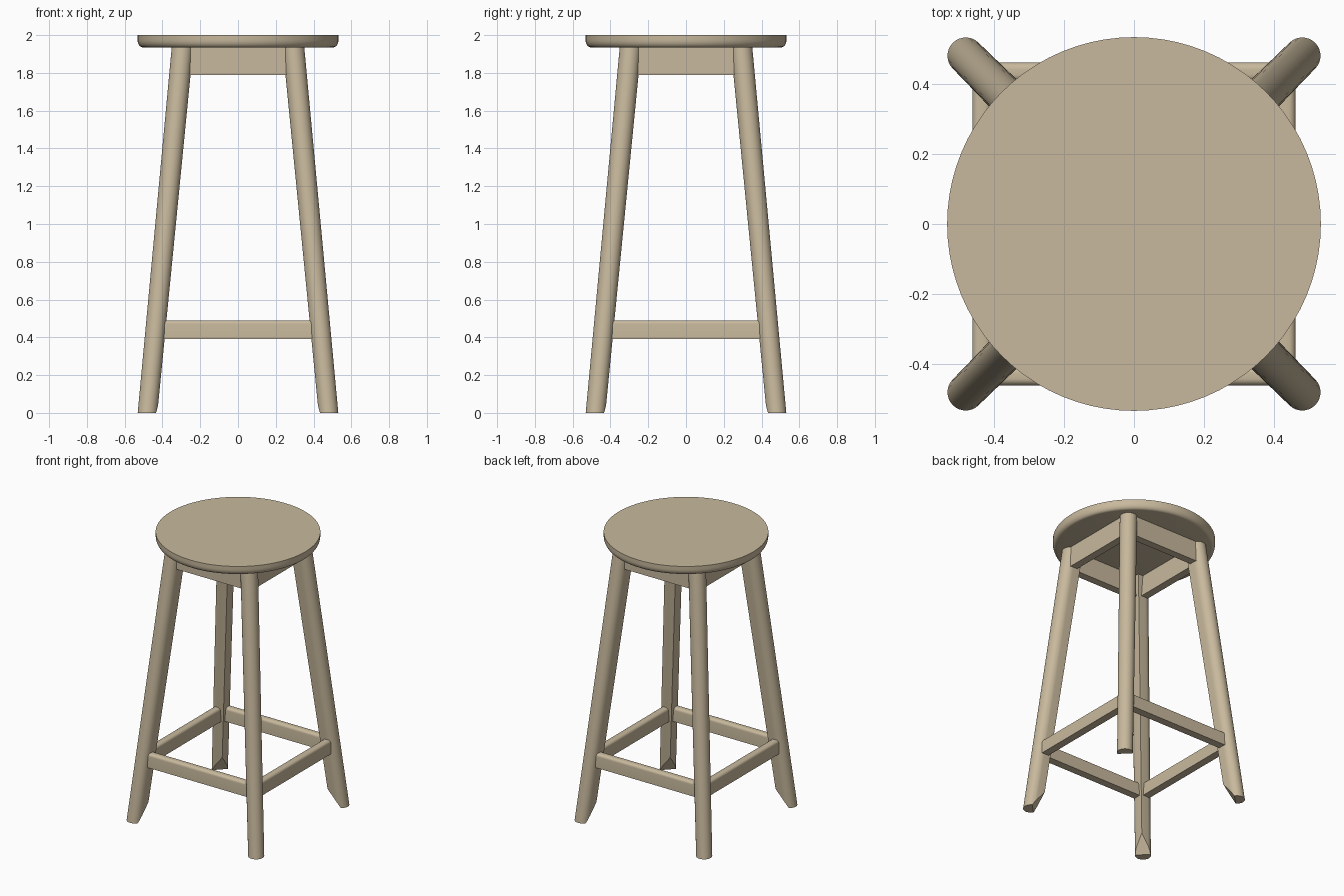
import bpy, bmesh, math
from mathutils import Vector, Matrix

cube = bpy.data.objects.get("Cube")
if cube:
    bpy.data.objects.remove(cube, do_unlink=True)

wood = bpy.data.materials.new("pale_wood")
wood.use_nodes = True
colour = (0.578, 0.485, 0.337, 1)
wood.diffuse_color = colour
wood.node_tree.nodes["Principled BSDF"].inputs["Base Color"].default_value = colour


def finish(bm, name):
    """Turn a bmesh into a wooden object with crisp edges and smooth curves."""
    bmesh.ops.recalc_face_normals(bm, faces=bm.faces[:])
    mesh = bpy.data.meshes.new(name)
    bm.to_mesh(mesh)
    bm.free()
    mesh.materials.append(wood)
    obj = bpy.data.objects.new(name, mesh)
    bpy.context.collection.objects.link(obj)
    bpy.ops.object.select_all(action='DESELECT')
    obj.select_set(True)
    bpy.context.view_layer.objects.active = obj
    bpy.ops.object.shade_smooth_by_angle(angle=math.radians(32))
    return obj


def loft(bm, rings):
    """Skin closed rings of points and cap both ends."""
    loops = [[bm.verts.new(p) for p in ring] for ring in rings]
    n = len(loops[0])
    for a, b in zip(loops, loops[1:]):
        for i in range(n):
            j = (i + 1) % n
            bm.faces.new((a[i], a[j], b[j], b[i]))
    bm.faces.new(loops[0][::-1])
    bm.faces.new(loops[-1])


# Round seat: sharp top rim, rounded lower rim
SEAT_R, ROUND = 0.532, 0.04
BOTTOM = 1.935
profile = [(SEAT_R - ROUND * 0.7 * (1 - math.sin(a)), BOTTOM + ROUND * (1 - math.cos(a)))
           for a in (math.pi / 2 * i / 6 for i in range(7))]
profile.append((SEAT_R, 2.0))
bm = bmesh.new()
loft(bm, [[(r * math.cos(t), r * math.sin(t), z)
           for t in (math.tau * k / 80 for k in range(80))] for r, z in profile])
finish(bm, "seat")


def leg_ring(centre, r, z):
    """Section with a round outside and a square inner corner."""
    ring = [(centre + r * math.cos(a), centre + r * math.sin(a), z)
            for a in (-math.pi / 2 + math.pi * 1.5 * i / 24 for i in range(25))]
    ring.append((centre - r, centre - r, z))
    return ring


# Four splayed legs with a chamfered inner foot
for k, place in enumerate(("back_left", "back_right", "front_right", "front_left")):
    bm = bmesh.new()
    loft(bm, [leg_ring(0.479, 0.052, 0), leg_ring(0.293, 0.057, 1.945)])
    inward = Vector((-1, -1, 0)).normalized()
    start = Vector((0.479, 0.479, 0)) + inward * 0.012
    normal = inward * 0.1 - Vector((0, 0, 0.065))
    cut = bmesh.ops.bisect_plane(bm, geom=bm.verts[:] + bm.edges[:] + bm.faces[:],
                                 plane_co=start, plane_no=normal, clear_outer=True)
    edges = [e for e in cut["geom_cut"] if isinstance(e, bmesh.types.BMEdge)]
    bmesh.ops.holes_fill(bm, edges=[e for e in bm.edges if e.is_boundary])
    bmesh.ops.rotate(bm, verts=bm.verts[:], cent=(0, 0, 0),
                     matrix=Matrix.Rotation(k * math.pi / 2, 3, 'Z'))
    finish(bm, place + "_leg")


def rail(name, k, half, y_in, y_out, z0, z1, rounding):
    """Straight bar between two legs, with optional rounded upper edges."""
    section = [(y_in, z0), (y_out, z0)]
    steps = 6 if rounding else 0
    for side, y, begin in ((-1, y_out, 0), (1, y_in, math.pi / 2)):
        for i in range(steps + 1):
            a = begin + (math.pi / 2 * i / steps if steps else 0)
            section.append((y + side * rounding + rounding * math.cos(a),
                            z1 - rounding + rounding * math.sin(a)))
    bm = bmesh.new()
    loft(bm, [[(x, y, z) for y, z in section] for x in (-half, half)])
    bmesh.ops.rotate(bm, verts=bm.verts[:], cent=(0, 0, 0),
                     matrix=Matrix.Rotation(k * math.pi / 2, 3, 'Z'))
    finish(bm, name)


# Aprons under the seat and foot rungs between the legs
for k, place in enumerate(("back", "right", "front", "left")):
    rail(place + "_apron", k, 0.29, 0.275, 0.33, 1.79, 1.94, 0)
    rail(place + "_rung", k, 0.43, 0.405, 0.46, 0.39, 0.49, 0.02)
